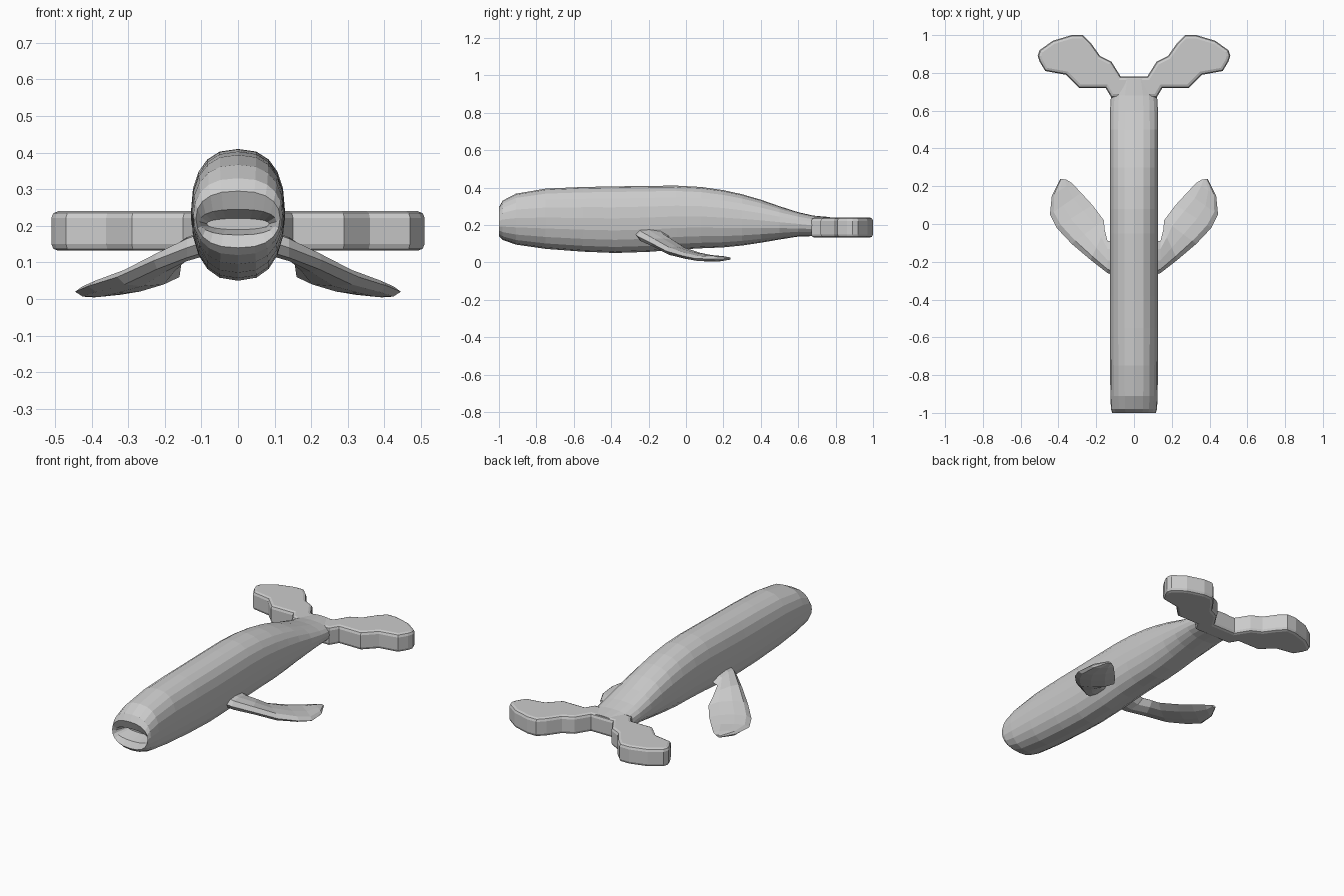
import bpy, bmesh, math
from mathutils import Vector

if "Cube" in bpy.data.objects:
    bpy.data.objects.remove(bpy.data.objects["Cube"])

grey = bpy.data.materials.new("whale_grey")
grey.diffuse_color = (0.6, 0.6, 0.6, 1)
grey.use_nodes = True
grey.node_tree.nodes["Principled BSDF"].inputs["Base Color"].default_value = grey.diffuse_color


def finish(name, bm):
    bmesh.ops.recalc_face_normals(bm, faces=bm.faces)
    me = bpy.data.meshes.new(name)
    bm.to_mesh(me)
    bm.free()
    me.materials.append(grey)
    ob = bpy.data.objects.new(name, me)
    bpy.context.collection.objects.link(ob)
    return ob


def loft(name, rings):
    bm = bmesh.new()
    loops = [[bm.verts.new(p) for p in r] for r in rings]
    n = len(loops[0])
    for a, b in zip(loops, loops[1:]):
        for i in range(n):
            j = (i + 1) % n
            bm.faces.new((a[i], a[j], b[j], b[i]))
    bm.faces.new(loops[0])
    bm.faces.new(loops[-1])
    return finish(name, bm)


def power(v, e):
    return math.copysign(abs(v) ** e, v)


def body_ring(y, bottom, top, half, n=20):
    mid = bottom + 0.52 * (top - bottom)
    pts = []
    for i in range(n):
        a = 2 * math.pi * i / n
        s = math.sin(a)
        h = top - mid if s > 0 else mid - bottom
        pts.append((half * power(math.cos(a), 0.8), y, mid + h * power(s, 0.9)))
    return pts


# Body: mouth cavity first, then lips, head, trunk and tail stock (y, bottom, top, half width)
sections = [
    (-0.90, 0.19, 0.22, 0.085), (-0.98, 0.175, 0.245, 0.105), (-1.0, 0.14, 0.295, 0.115),
    (-0.98, 0.12, 0.33, 0.122), (-0.91, 0.095, 0.367, 0.125), (-0.75, 0.072, 0.394, 0.127),
    (-0.55, 0.057, 0.403, 0.128), (-0.38, 0.05, 0.406, 0.128), (-0.2, 0.056, 0.409, 0.128),
    (-0.05, 0.068, 0.41, 0.128), (0.08, 0.075, 0.403, 0.128), (0.2, 0.08, 0.386, 0.128),
    (0.3, 0.09, 0.364, 0.128), (0.4, 0.105, 0.335, 0.128), (0.5, 0.122, 0.3, 0.128),
    (0.6, 0.138, 0.268, 0.127), (0.68, 0.14, 0.25, 0.122), (0.77, 0.14, 0.242, 0.09)]
loft("body", [body_ring(*s) for s in sections])

# Tail flukes: one mirrored outline, extruded and bevelled
half = [(0.07, 0.78), (0.12, 0.86), (0.18, 0.89), (0.23, 0.96), (0.27, 1.0), (0.33, 1.0),
        (0.43, 0.97), (0.5, 0.92), (0.51, 0.89), (0.5, 0.86), (0.47, 0.81), (0.36, 0.79),
        (0.29, 0.72), (0.15, 0.72), (0.12, 0.67)]
outline = half + [(-x, y) for x, y in reversed(half)]
bm = bmesh.new()
face = bm.faces.new([bm.verts.new((x, y, 0.132)) for x, y in outline])
ext = bmesh.ops.extrude_face_region(bm, geom=[face])
for v in ext["geom"]:
    if isinstance(v, bmesh.types.BMVert):
        v.co.z = 0.24
flukes = finish("tail_flukes", bm)
bev = flukes.modifiers.new("soft_edge", 'BEVEL')
bev.width = 0.018
bev.segments = 2
bev.limit_method = 'ANGLE'
bev.angle_limit = math.radians(60)

# Flippers: lens sections from leading to trailing edge, root to tip, mirrored
flipper = [((0.08, -0.28, 0.16), (0.08, -0.09, 0.15), 0.07),
           ((0.14, -0.26, 0.14), (0.14, -0.09, 0.13), 0.065),
           ((0.23, -0.19, 0.105), (0.155, -0.03, 0.095), 0.055),
           ((0.33, -0.105, 0.06), (0.16, 0.02, 0.06), 0.05),
           ((0.41, -0.02, 0.035), (0.22, 0.10, 0.037), 0.04),
           ((0.445, 0.05, 0.02), (0.28, 0.165, 0.027), 0.034),
           ((0.435, 0.15, 0.018), (0.33, 0.218, 0.022), 0.03),
           ((0.39, 0.238, 0.02), (0.36, 0.236, 0.022), 0.012)]
lens = [(0, 0), (0.12, 0.4), (0.4, 0.5), (0.75, 0.4), (1, 0), (0.75, -0.4), (0.4, -0.5), (0.12, -0.4)]
for side, name in ((1, "flipper_left"), (-1, "flipper_right")):
    rings = []
    for lead, trail, thick in flipper:
        ring = []
        for t, h in lens:
            p = Vector(lead).lerp(Vector(trail), t)
            ring.append((side * p.x, p.y, max(0.0, p.z + h * thick)))
        rings.append(ring)
    loft(name, rings)
